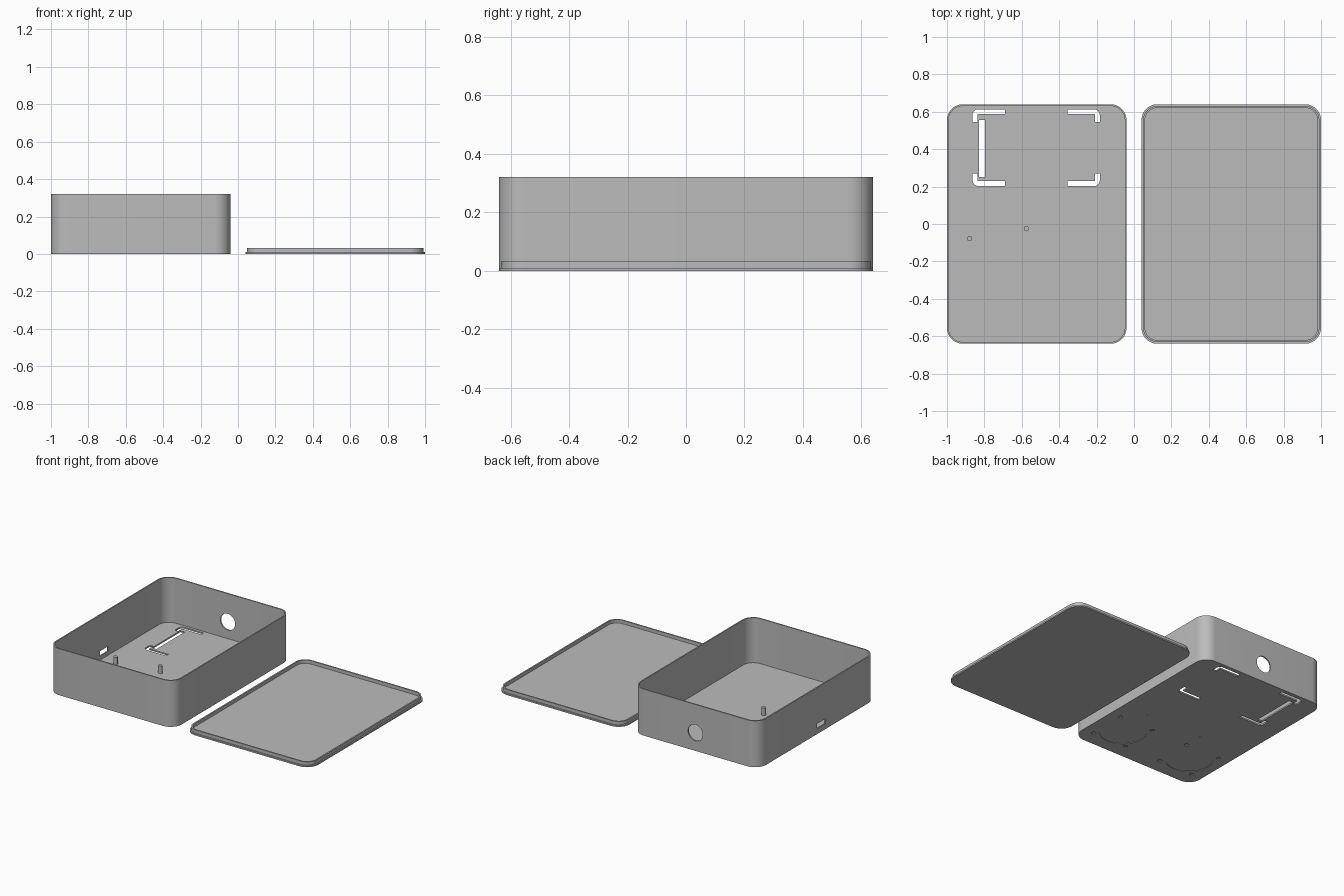
import bpy, bmesh, math
from mathutils import Matrix

default = bpy.data.objects.get("Cube")
if default:
    bpy.data.objects.remove(default, do_unlink=True)

grey = bpy.data.materials.new("plain grey")
grey.use_nodes = True
grey.diffuse_color = (0.5, 0.5, 0.5, 1)
grey.node_tree.nodes["Principled BSDF"].inputs["Base Color"].default_value = (0.5, 0.5, 0.5, 1)

BOX_X, LID_X = -0.52, 0.52
WIDTH, DEPTH, HEIGHT = 0.96, 1.28, 0.32
RADIUS, WALL, FLOOR = 0.085, 0.009, 0.01


def prism(name, points, z0, z1):
    """Vertical prism over a flat outline."""
    bm = bmesh.new()
    base = bm.faces.new([bm.verts.new((x, y, z0)) for x, y in points])
    top = bmesh.ops.extrude_face_region(bm, geom=[base])["geom"]
    verts = [v for v in top if isinstance(v, bmesh.types.BMVert)]
    bmesh.ops.translate(bm, vec=(0, 0, z1 - z0), verts=verts)
    bmesh.ops.recalc_face_normals(bm, faces=bm.faces)
    mesh = bpy.data.meshes.new(name)
    bm.to_mesh(mesh)
    bm.free()
    mesh.materials.append(grey)
    obj = bpy.data.objects.new(name, mesh)
    bpy.context.collection.objects.link(obj)
    return obj


def circle(x, y, r, n=32):
    return [(x + r * math.cos(2 * math.pi * i / n), y + r * math.sin(2 * math.pi * i / n))
            for i in range(n)]


def rounded(cx, inset=0.0, steps=12):
    """Rounded rectangle outline shared by the box and the lid."""
    r = RADIUS - inset
    hx, hy = WIDTH / 2 - RADIUS, DEPTH / 2 - RADIUS
    points = []
    for k, (sx, sy) in enumerate([(1, 1), (-1, 1), (-1, -1), (1, -1)]):
        for i in range(steps + 1):
            a = math.pi / 2 * (k + i / steps)
            points.append((cx + sx * hx + r * math.cos(a), sy * hy + r * math.sin(a)))
    return points


def rect(x0, x1, y0, y1):
    return [(x0, y0), (x1, y0), (x1, y1), (x0, y1)]


def bracket(x, y, sx, sy):
    """L-shaped outline with a rounded outer corner at x, y, its legs running along sx, sy."""
    long_leg, short_leg, t, r = 0.172, 0.068, 0.026, 0.03
    arc = [(r - r * math.cos(a), r - r * math.sin(a))
           for a in (i * math.pi / 12 for i in range(7))]
    shape = arc + [(long_leg, 0), (long_leg, t), (t, t), (t, short_leg), (0, short_leg)]
    return [(x + sx * u, y + sy * v) for u, v in shape]


def cut(target, cutter):
    mod = target.modifiers.new("cut", "BOOLEAN")
    mod.operation, mod.solver, mod.object = "DIFFERENCE", "EXACT", cutter
    bpy.context.view_layer.objects.active = target
    bpy.ops.object.modifier_apply(modifier=mod.name)
    bpy.data.objects.remove(cutter, do_unlink=True)


# Open box: shell with a thin floor
box = prism("box_shell", rounded(BOX_X), 0, HEIGHT)
cut(box, prism("cavity", rounded(BOX_X, WALL), FLOOR, HEIGHT + 0.1))

# Floor openings: four corner brackets and one long slot
for x, sx in ((-0.863, 1), (-0.183, -1)):
    for y, sy in ((0.613, -1), (0.203, 1)):
        cut(box, prism("bracket_cutter", bracket(x, y, sx, sy), -0.05, 0.05))
cut(box, prism("slot_cutter", rect(-0.83, -0.796, 0.25, 0.557), -0.05, 0.05))

# Wall openings: round hole at the back, small port on the side
hole = prism("hole_cutter", circle(0, 0, 0.056, 40), -0.05, 0.05)
hole.data.transform(Matrix.Translation((BOX_X, DEPTH / 2, 0.125)) @ Matrix.Rotation(math.pi / 2, 4, "X"))
cut(box, hole)
cut(box, prism("port_cutter", rect(-1.05, -0.95, -0.088, 0.0), 0.037, 0.071))

# Shallow round recesses under the floor, each with four screw pits and a tiny mark
for x, mark_x in ((-0.25, -0.23), (-0.79, -0.66)):
    y = -0.405
    cut(box, prism("recess_cutter", circle(x, y, 0.149, 48), -0.05, 0.003))
    cut(box, prism("mark_cutter", circle(mark_x, -0.145, 0.006, 12), -0.05, 0.003))
    for sx in (-1, 1):
        for sy in (-1, 1):
            cut(box, prism("pit_cutter", circle(x + sx * 0.13, y + sy * 0.13, 0.014, 16), -0.05, 0.005))

# Support pegs standing on the floor
pegs = [prism("support_peg", circle(x, y, 0.014, 20), FLOOR - 0.002, 0.062)
        for x, y in ((-0.879, -0.078), (-0.575, -0.025))]

# Lid lying beside the box: plate with a raised lip
plate = prism("lid_plate", rounded(LID_X), 0, 0.01)
lip = prism("lid_lip", rounded(LID_X, 0.009), 0.01, 0.033)
cut(lip, prism("lip_cutter", rounded(LID_X, 0.019), -0.05, 0.1))

# Smooth rounded corners, crisp edges
bpy.ops.object.select_all(action="DESELECT")
for obj in [box, plate, lip] + pegs:
    obj.select_set(True)
bpy.context.view_layer.objects.active = box
bpy.ops.object.shade_smooth_by_angle(angle=math.radians(30))
